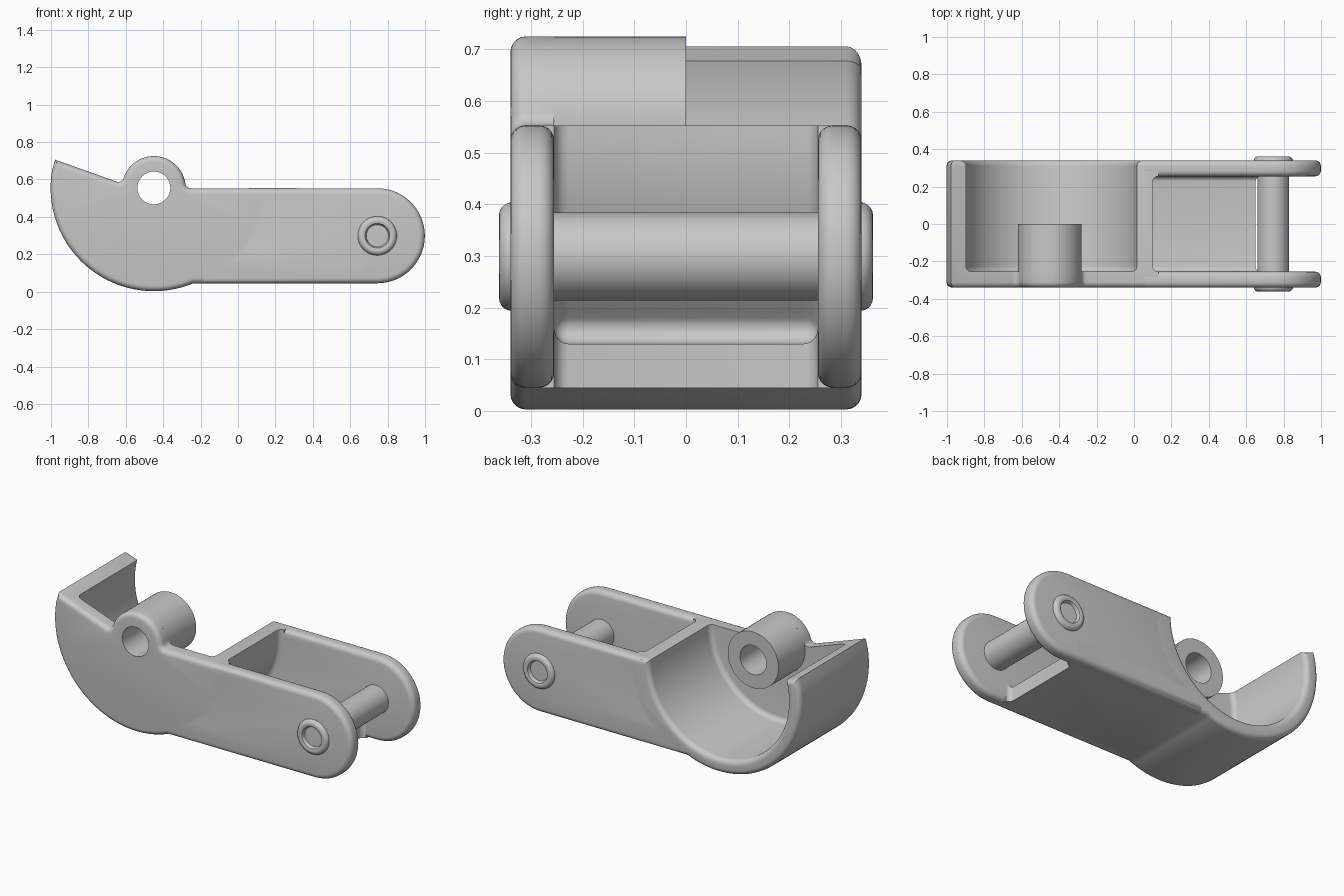
import bpy, bmesh, math

cube = bpy.data.objects.get("Cube")
if cube:
    bpy.data.objects.remove(cube, do_unlink=True)

grey = bpy.data.materials.new("plain_grey")
grey.use_nodes = True
GREY = (0.58, 0.58, 0.58, 1)
grey.diffuse_color = GREY
grey.node_tree.nodes["Principled BSDF"].inputs["Base Color"].default_value = GREY

BOWL = (-0.45, 0.555)      # bowl, boss and hole share this axis
PIN = (0.745, 0.299)       # rivet axis
HALF = 0.34                # half the body width
INNER = 0.255              # inner face of the side walls
ROUND = 0.03


def arc(centre, r, start, end, n=16):
    """Points along an arc, angles in degrees."""
    angles = [math.radians(start + (end - start) * i / n) for i in range(n + 1)]
    return [(centre[0] + r * math.cos(a), centre[1] + r * math.sin(a)) for a in angles]


def finish(bm, name):
    bmesh.ops.recalc_face_normals(bm, faces=bm.faces)
    mesh = bpy.data.meshes.new(name)
    bm.to_mesh(mesh)
    bm.free()
    mesh.materials.append(grey)
    ob = bpy.data.objects.new(name, mesh)
    bpy.context.collection.objects.link(ob)
    return ob


def slab(name, outline, y0, y1, rounding=0.0):
    """Extrude an x-z outline along y and round the rims of both faces."""
    bm = bmesh.new()
    face = bm.faces.new([bm.verts.new((x, y0, z)) for x, z in outline])
    ext = bmesh.ops.extrude_face_region(bm, geom=[face], use_keep_orig=True)
    top = [g for g in ext["geom"] if isinstance(g, bmesh.types.BMFace)][0]
    bmesh.ops.translate(bm, verts=top.verts, vec=(0, y1 - y0, 0))
    bmesh.ops.recalc_face_normals(bm, faces=bm.faces)
    if rounding:
        rims = list(face.edges) + list(top.edges)
        bmesh.ops.bevel(bm, geom=rims, offset=rounding, segments=5,
                        profile=0.5, affect='EDGES')
    return finish(bm, name)


def lathe(name, profile, centre, steps=64):
    """Spin (radius, y) points around an axis parallel to y."""
    bm = bmesh.new()
    verts = [bm.verts.new((centre[0] + r, y, centre[1])) for r, y in profile]
    edges = [bm.edges.new(p) for p in zip(verts, verts[1:])]
    bmesh.ops.spin(bm, geom=verts + edges, cent=(centre[0], 0, centre[1]),
                   axis=(0, 1, 0), angle=2 * math.pi, steps=steps)
    bmesh.ops.remove_doubles(bm, verts=bm.verts, dist=0.0001)
    return finish(bm, name)


def cut(ob, cutter):
    cutter.hide_render = True
    mod = ob.modifiers.new("cut", 'BOOLEAN')
    mod.operation, mod.solver, mod.object = 'DIFFERENCE', 'EXACT', cutter
    mod.use_self = True
    bpy.context.view_layer.objects.active = ob
    bpy.ops.object.modifier_apply(modifier=mod.name)


# Body: full side silhouette, with long edges beside the sharp tip
arm_end = arc(PIN, 0.254, 90, -90, 32)
silhouette = ([(-0.978, 0.706)]
              + arc((-0.64, 0.617), ROUND, 250.2, 338, 6)
              + arc(BOWL, 0.17, 158, 13, 24)
              + arc((-0.252, 0.583), ROUND, 192, 270, 6)
              + arm_end
              + arc(BOWL, 0.552, -67.5, -190, 40))
body = slab("body", silhouette, -HALF, HALF, ROUND)

# Bowl hollow, open at the back with a rounded rim
bowl = lathe("bowl_cutter",
             [(0, -INNER)]
             + arc((0.435, -0.225), ROUND, -90, 0, 5)
             + arc((0.495, 0.31), ROUND, 180, 90, 5)
             + [(0.495, 0.5), (0, 0.5)], BOWL, 96)

# Pocket between the arms, with filleted corners
pocket = slab("pocket_cutter",
              [(0.1, 0.8)] + arc(BOWL, 0.55, 0, -41, 14)
              + arc((-0.026, 0.16), ROUND, 140, 270, 8)
              + [(0.65, 0.13), (0.65, -0.2), (1.3, -0.2), (1.3, 0.8)],
              -INNER, INNER, 0.028)

# Trim the plain side walls away; rounded arms replace them
trim = slab("trim_cutter",
            [(0.13, 0.8)] + arc(BOWL, 0.58, 0, -42, 16)
            + [(0.68, 0.16), (0.68, -0.2), (1.3, -0.2), (1.3, 0.8)], -1, 1)

# Boss tube on the front wall
boss = lathe("boss", [(0, -0.28), (0.17, -0.28), (0.17, 0), (0, 0)], BOWL)
hole = lathe("hole_cutter", [(0, -1), (0.088, -1), (0.088, 1), (0, 1)], BOWL)

for cutter in (bowl, pocket, trim, hole):
    cut(body, cutter)
cut(boss, hole)
for cutter in (bowl, pocket, trim, hole):
    bpy.data.objects.remove(cutter, do_unlink=True)

# Arms with rounded rims, rooted inside the bowl wall
arm_outline = arm_end + [(-0.2, 0.045)] + arc(BOWL, 0.51, -62, -0.2, 12)
arms = [slab("front_arm", arm_outline, -HALF, -INNER, ROUND),
        slab("back_arm", arm_outline, INNER, HALF, ROUND)]

# Rivet with rounded, dimpled heads
half_rivet = ([(0, 0.322)]
              + arc((0.035, 0.347), 0.025, -90, 0, 5)
              + [(0.066, 0.359)]
              + arc((0.08, 0.337), 0.025, 110, 0, 6)
              + [(0.105, 0.3), (0.085, 0.3)])
rivet = lathe("rivet", half_rivet + [(r, -y) for r, y in reversed(half_rivet)], PIN)

# Smooth shading with crisp edges
bpy.ops.object.select_all(action='DESELECT')
for ob in [body, boss, rivet] + arms:
    ob.select_set(True)
bpy.context.view_layer.objects.active = body
bpy.ops.object.shade_smooth_by_angle(angle=math.radians(35))
